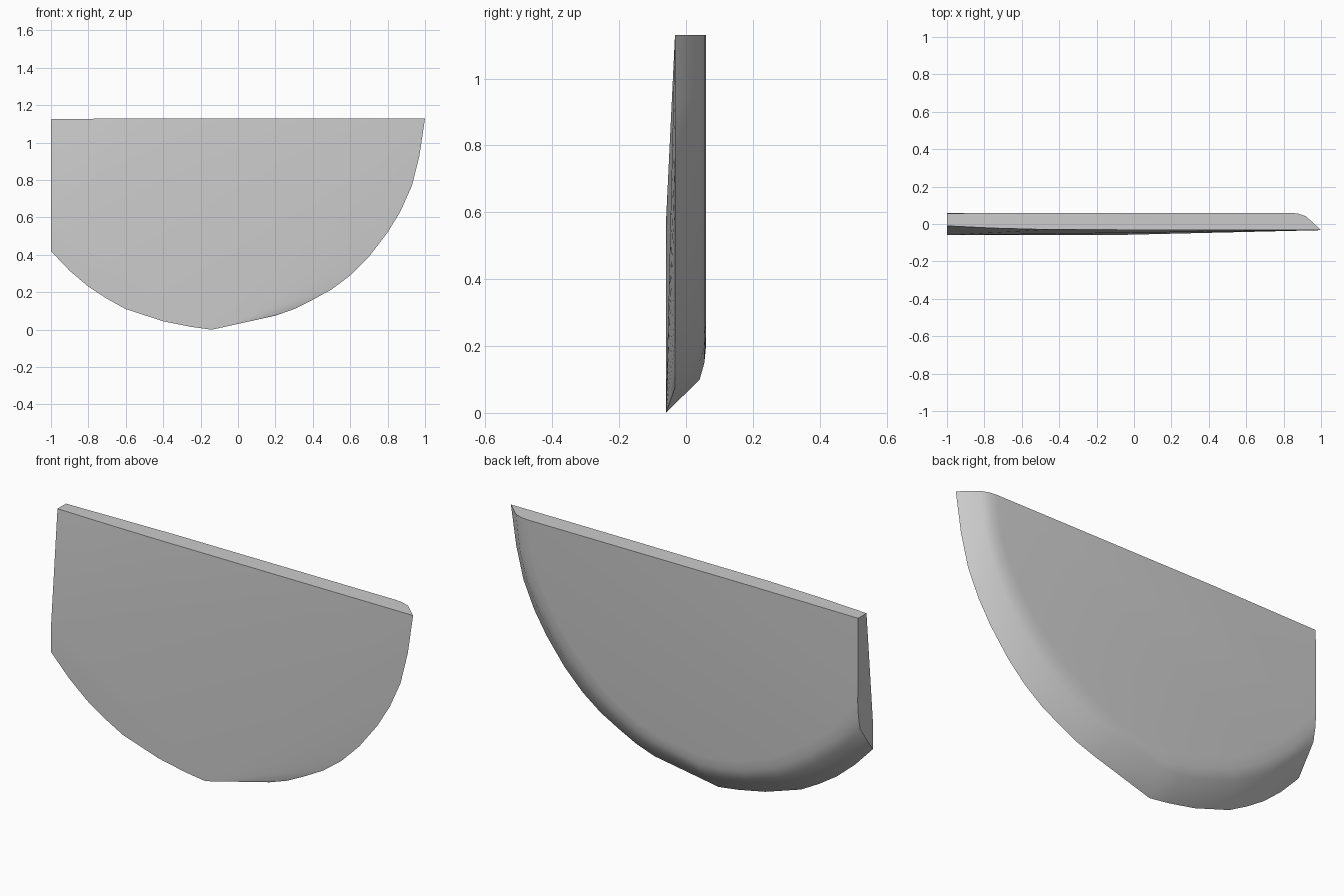
import bpy, bmesh, math

if "Cube" in bpy.data.objects:
    bpy.data.objects.remove(bpy.data.objects["Cube"])

# Paired outline points: front rim (x, z) -> inset flat back face (x, z)
left = [((-1, .42), (-1, .70)), ((-.9, .315), (-.86, .53)), ((-.8, .23), (-.70, .405)),
        ((-.7, .165), (-.60, .34)), ((-.6, .11), (-.5, .285)), ((-.4, .045), (-.33, .225)),
        ((-.25, .015), (-.22, .205)), ((-.14, 0), (-.1, .20))]
right = [((.2, .075), (.12, .235)), ((.3, .11), (.22, .27)), ((.4, .16), (.32, .325)),
         ((.5, .215), (.40, .38)), ((.6, .29), (.48, .445)), ((.7, .39), (.57, .53)),
         ((.8, .52), (.66, .64)), ((.87, .635), (.725, .74)), ((.93, .77), (.785, .85)),
         ((.97, .93), (.825, .97)), ((1, 1.13), (.84, 1.13))]

# Rounded back edge: fraction of inset -> y
edge = [(.5, .041), (.75, .055), (1, .06)]

bm = bmesh.new()
for pairs, y_front in ((left, -.06), (right, -.033)):
    for f, b in pairs:
        bm.verts.new((f[0], y_front, f[1]))
        for t, y in edge:
            bm.verts.new((f[0] + (b[0] - f[0]) * t, y, f[1] + (b[1] - f[1]) * t))

# Flat top and cut left end, with the tapered upper front
for p in ((-1, -.06, .57), (-1, -.01, 1.125), (-.75, -.022, 1.128), (-.45, -.03, 1.13),
          (-1, .057, 1.125), (-.4, .06, 1.13)):
    bm.verts.new(p)

# Wrap in a single convex skin
res = bmesh.ops.convex_hull(bm, input=bm.verts[:])
loose = [v for v in bm.verts if not v.link_faces]
bmesh.ops.delete(bm, geom=loose, context='VERTS')
bmesh.ops.dissolve_limit(bm, angle_limit=math.radians(.3), verts=bm.verts[:], edges=bm.edges[:])
bmesh.ops.recalc_face_normals(bm, faces=bm.faces[:])

mesh = bpy.data.meshes.new("rounded_panel")
bm.to_mesh(mesh)
bm.free()
panel = bpy.data.objects.new("rounded_panel", mesh)
bpy.context.collection.objects.link(panel)
bpy.context.view_layer.objects.active = panel
panel.select_set(True)
bpy.ops.object.shade_smooth_by_angle(angle=math.radians(30))
